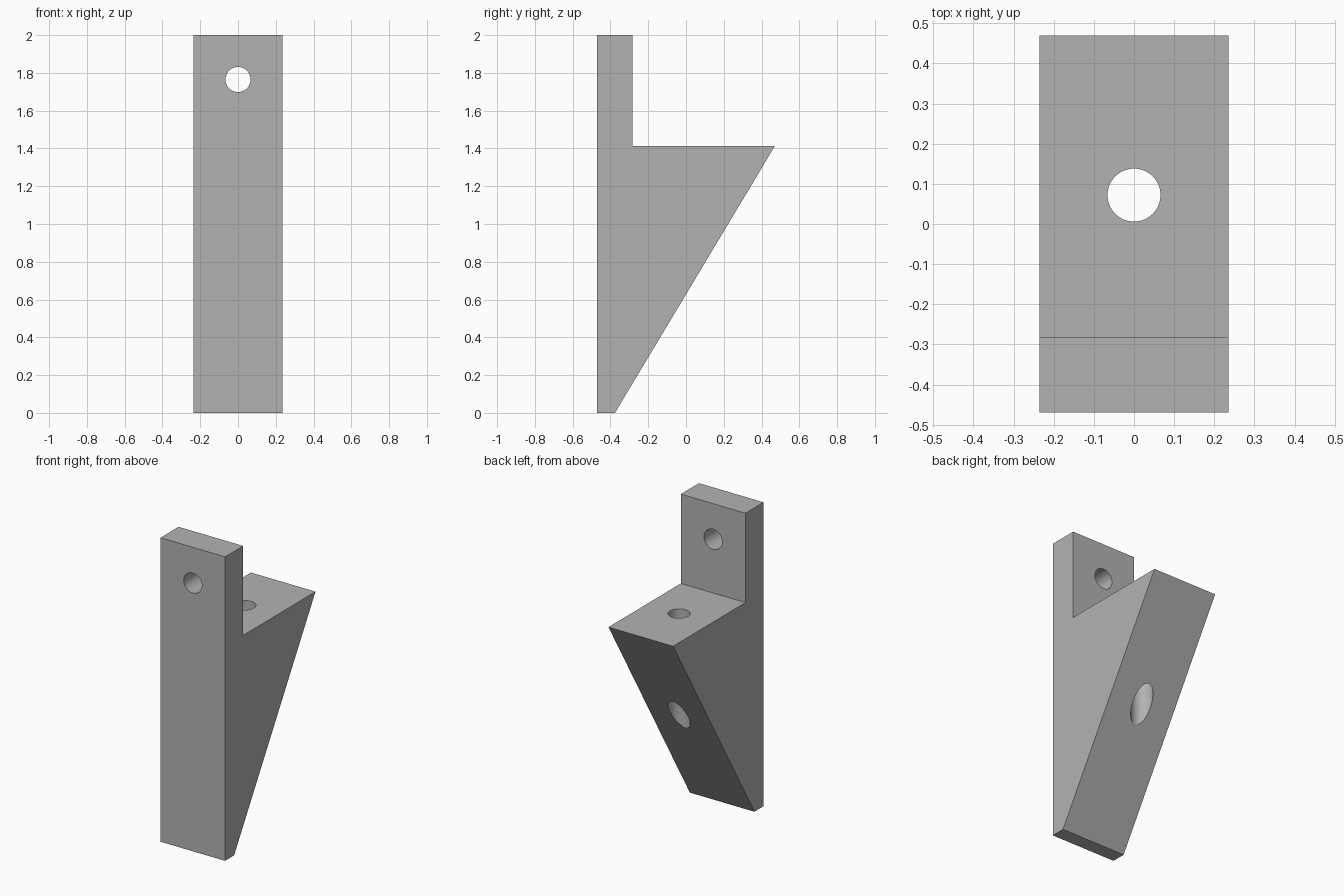
import bpy
import bmesh
from math import radians

if "Cube" in bpy.data.objects:
    bpy.data.objects.remove(bpy.data.objects["Cube"], do_unlink=True)

HALF_WIDTH = 0.235

# Single plain grey
grey = bpy.data.materials.new("plain grey")
grey.use_nodes = True
colour = (0.45, 0.45, 0.45, 1)
grey.diffuse_color = colour
grey.node_tree.nodes["Principled BSDF"].inputs["Base Color"].default_value = colour

# Bracket body: side profile (y, z) extruded across the width
profile = [(-0.47, 0), (-0.376, 0), (0.47, 1.412), (-0.282, 1.412), (-0.282, 2), (-0.47, 2)]
bm = bmesh.new()
side = bm.faces.new([bm.verts.new((-HALF_WIDTH, y, z)) for y, z in profile])
grown = bmesh.ops.extrude_face_region(bm, geom=[side])["geom"]
bmesh.ops.translate(bm, vec=(2 * HALF_WIDTH, 0, 0),
                    verts=[v for v in grown if isinstance(v, bmesh.types.BMVert)])
bmesh.ops.recalc_face_normals(bm, faces=bm.faces)
mesh = bpy.data.meshes.new("bracket")
bm.to_mesh(mesh)
bm.free()
mesh.materials.append(grey)
bracket = bpy.data.objects.new("bracket", mesh)
bpy.context.collection.objects.link(bracket)


def drill(name, location, depth, tilt):
    """Cut a round screw hole through the bracket."""
    bpy.ops.mesh.primitive_cylinder_add(vertices=64, radius=0.066, depth=depth,
                                        location=location, rotation=(tilt, 0, 0))
    cutter = bpy.context.object
    cutter.name = name
    cutter.data.materials.append(grey)
    cut = bracket.modifiers.new(name, "BOOLEAN")
    cut.operation = "DIFFERENCE"
    cut.solver = "EXACT"
    cut.object = cutter
    bpy.context.view_layer.objects.active = bracket
    bpy.ops.object.modifier_apply(modifier=name)
    bpy.data.objects.remove(cutter, do_unlink=True)


# Wall screw hole through the upright, and vertical hole through the wedge
drill("wall_hole", (0, -0.376, 1.765), 0.4, radians(90))
drill("shelf_hole", (0, 0.072, 1.1), 1.4, 0)

# Smooth hole walls, sharp edges elsewhere
bpy.ops.object.select_all(action="DESELECT")
bracket.select_set(True)
bpy.context.view_layer.objects.active = bracket
bpy.ops.object.shade_smooth_by_angle(angle=radians(20))
